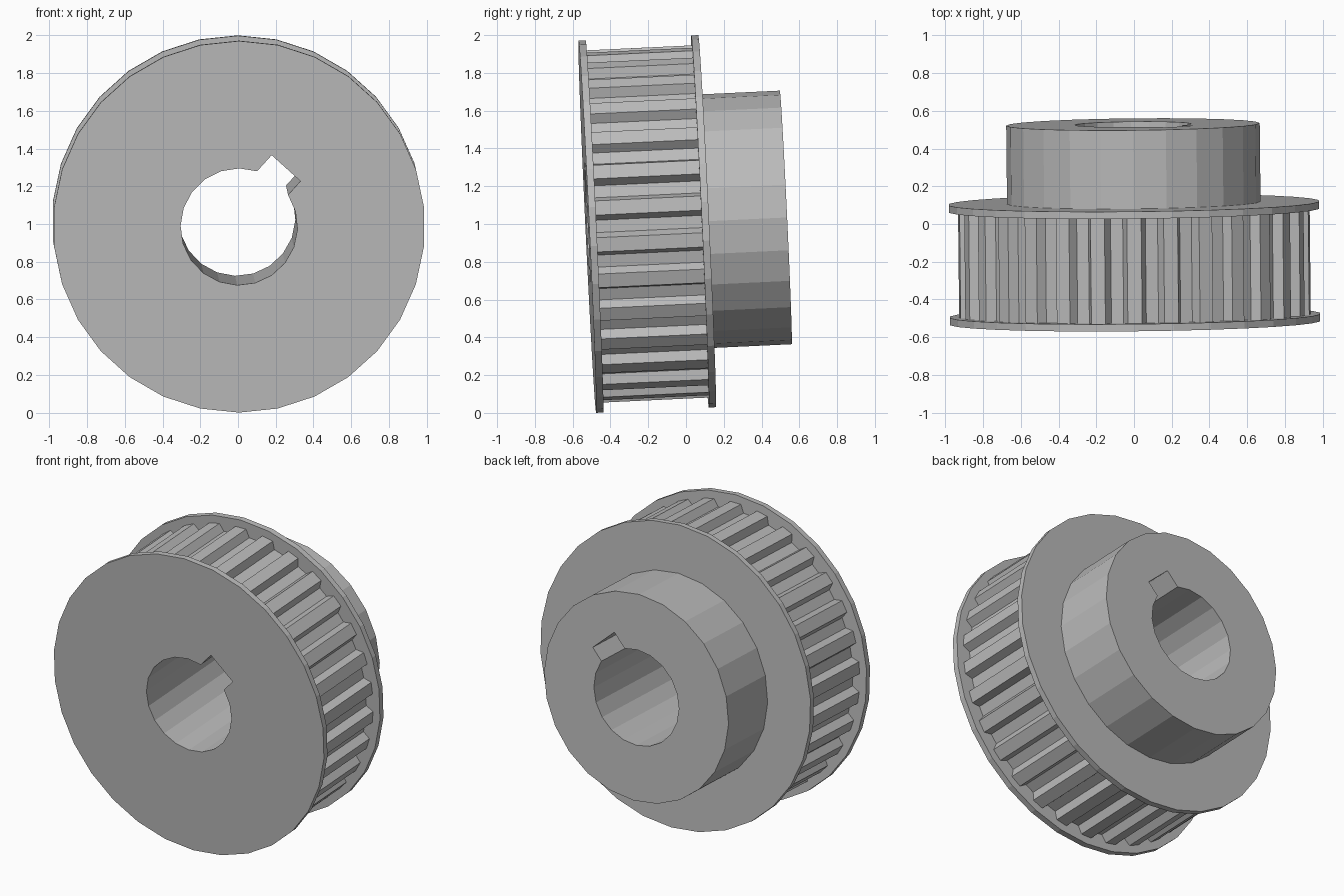
import bpy, bmesh
from math import sin, cos, asin, pi, radians
from mathutils import Matrix

cube = bpy.data.objects.get("Cube")
if cube:
    bpy.data.objects.remove(cube)

metal = bpy.data.materials.new("light_grey_metal")
metal.use_nodes = True
metal.diffuse_color = (0.5, 0.5, 0.5, 1)
metal.node_tree.nodes["Principled BSDF"].inputs["Base Color"].default_value = (0.5, 0.5, 0.5, 1)

# The wheel axis leans slightly upward and sideways
POSE = (Matrix.Translation((0, 0.003, 1.01))
        @ Matrix.Rotation(radians(0.6), 4, 'Z')
        @ Matrix.Rotation(radians(2.7), 4, 'X'))


def circle(radius, sides):
    return [(radius * cos(2 * pi * i / sides - pi / 2),
             radius * sin(2 * pi * i / sides - pi / 2)) for i in range(sides)]


def bore_outline(radius=0.31, key_depth=0.398, low=0.08, high=0.126, steps=18):
    """Round bore with a square keyway cut at the upper right."""
    turn = radians(48)
    start = turn + asin(high / radius)
    end = turn - asin(low / radius) + 2 * pi
    pts = [(radius * cos(start + (end - start) * i / steps),
            radius * sin(start + (end - start) * i / steps)) for i in range(steps + 1)]
    for side in (-low, high):
        pts.append((key_depth * cos(turn) - side * sin(turn),
                    key_depth * sin(turn) + side * cos(turn)))
    return pts


def tooth_outline(count=30, tip=0.934, root=0.884):
    """Trapezoid teeth with wide flat grooves between them."""
    pts = []
    for i in range(count):
        mid = 2 * pi * (i + 0.5) / count
        for half, r in ((-0.060, root), (-0.038, tip), (0.038, tip), (0.060, root)):
            a = mid + half / r
            pts.append((r * cos(a), r * sin(a)))
    return pts


def ring(name, outer, inner, front, back):
    """Extrude an outline with a hole along the wheel axis."""
    bm = bmesh.new()
    caps = {front: [], back: []}
    for outline in (outer, inner):
        loops = []
        for y in (front, back):
            vs = [bm.verts.new((x, y, z)) for x, z in outline]
            caps[y] += [bm.edges.new((vs[i - 1], vs[i])) for i in range(len(vs))]
            loops.append(vs)
        a, b = loops
        for i in range(len(a)):
            bm.faces.new((a[i - 1], a[i], b[i], b[i - 1]))
    for edges in caps.values():
        bmesh.ops.triangle_fill(bm, use_beauty=True, use_dissolve=False, edges=edges)
    bmesh.ops.recalc_face_normals(bm, faces=bm.faces)
    mesh = bpy.data.meshes.new(name)
    bm.to_mesh(mesh)
    bm.free()
    mesh.materials.append(metal)
    obj = bpy.data.objects.new(name, mesh)
    obj.matrix_world = POSE
    bpy.context.collection.objects.link(obj)
    return obj


bore = bore_outline()
flange = circle(0.986, 30)

ring("front_flange", flange, bore, -0.526, -0.488)
ring("toothed_rim", tooth_outline(), bore, -0.488, 0.071)
ring("back_flange", flange, bore, 0.071, 0.109)
ring("hub", circle(0.672, 24), bore, 0.109, 0.526)
